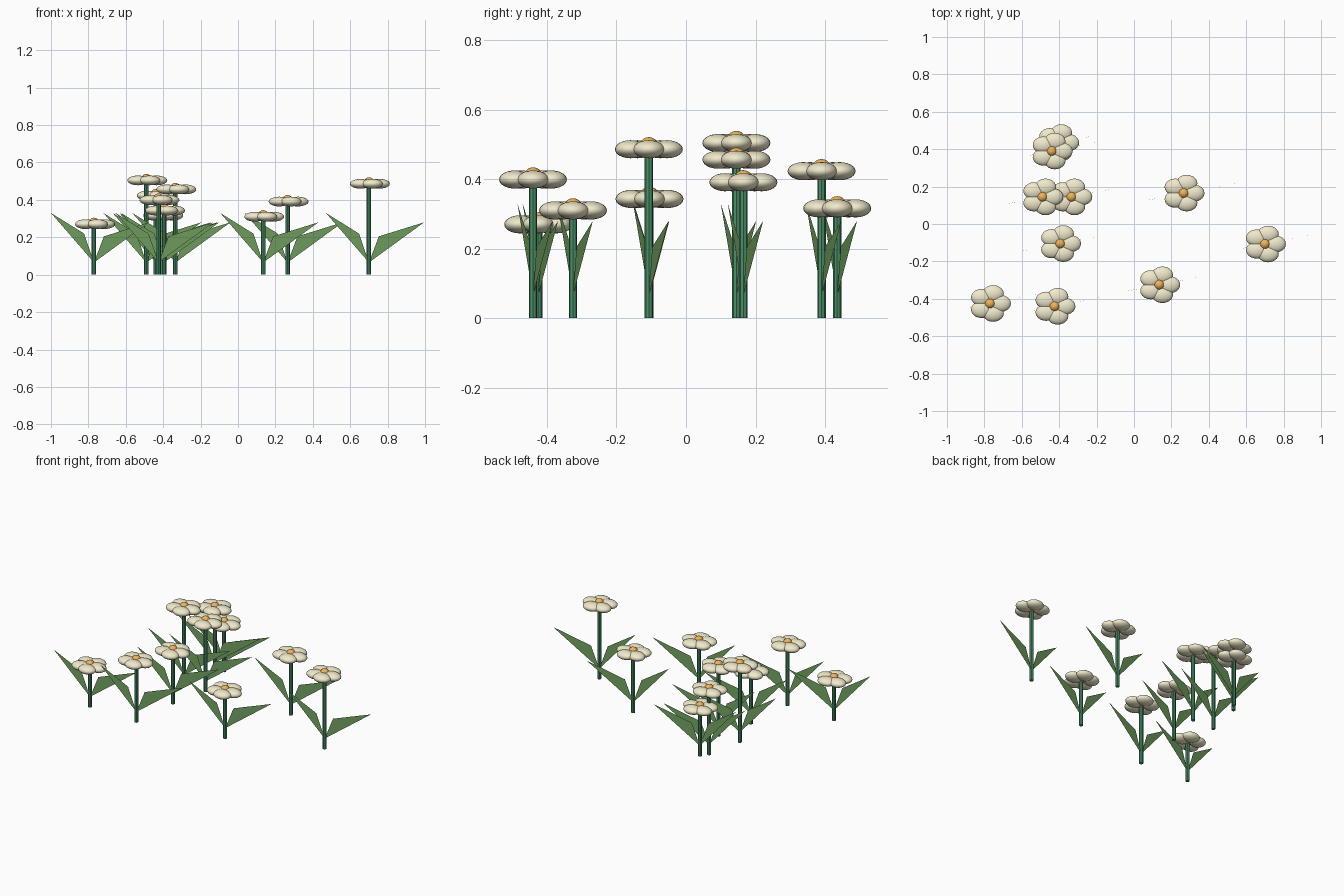
import bpy, bmesh
from math import cos, sin, radians
from mathutils import Matrix, Vector

if "Cube" in bpy.data.objects:
    bpy.data.objects.remove(bpy.data.objects["Cube"])

# flower positions: x, y, head height
FLOWERS = [
    (-0.44, 0.39, 0.423), (-0.405, 0.435, 0.316), (-0.49, 0.145, 0.504),
    (-0.335, 0.145, 0.456), (-0.395, -0.105, 0.343), (-0.77, -0.425, 0.270),
    (-0.425, -0.44, 0.399), (0.265, 0.165, 0.391), (0.70, -0.107, 0.486),
    (0.135, -0.325, 0.310),
]
# leaf outlines in the local upright plane: base, tip, shoulder
LEAVES = {
    "left_leaf": [(0, 0, 0.065), (-0.23, -0.045, 0.33), (-0.053, -0.01, 0.22)],
    "right_leaf": [(0, 0, 0.065), (0.295, 0.057, 0.28), (0.053, 0.01, 0.205)],
}


def material(name, rgb):
    m = bpy.data.materials.new(name)
    m.diffuse_color = (*rgb, 1)
    m.use_nodes = True
    m.node_tree.nodes["Principled BSDF"].inputs["Base Color"].default_value = m.diffuse_color
    return m


def make_mesh(name, bm, mat, smooth):
    me = bpy.data.meshes.new(name)
    for f in bm.faces:
        f.smooth = smooth
    bm.to_mesh(me)
    bm.free()
    me.materials.append(mat)
    return me


def add_object(name, me, loc):
    ob = bpy.data.objects.new(name, me)
    ob.location = loc
    bpy.context.collection.objects.link(ob)
    return ob


stem_mat = material("stem_green", (0.07, 0.28, 0.14))
leaf_mat = material("leaf_green", (0.17, 0.36, 0.12))
petal_mat = material("petal_cream", (0.87, 0.82, 0.60))
center_mat = material("center_orange", (0.87, 0.45, 0.10))

# petals: five flattened ellipsoids around the middle
bm = bmesh.new()
for k in range(5):
    a = radians(72 * k)
    m = Matrix.Translation((0.055 * cos(a), 0.055 * sin(a), 0)) @ Matrix.Diagonal((0.057, 0.0455, 0.026, 1))
    bmesh.ops.create_uvsphere(bm, u_segments=20, v_segments=12, radius=1, matrix=m)
petals = make_mesh("petals", bm, petal_mat, True)

# round flower centre
bm = bmesh.new()
bmesh.ops.create_uvsphere(bm, u_segments=16, v_segments=10, radius=0.028)
center = make_mesh("flower_center", bm, center_mat, True)

# stem of unit height, standing on its base
bm = bmesh.new()
bmesh.ops.create_cone(bm, cap_ends=True, segments=8, radius1=0.012, radius2=0.012, depth=1,
                      matrix=Matrix.Translation((0, 0, 0.5)))
stem = make_mesh("stem", bm, stem_mat, False)

# flat pointed leaves
leaves = {}
for name, pts in LEAVES.items():
    bm = bmesh.new()
    bm.faces.new([bm.verts.new(Vector(p)) for p in pts])
    leaves[name] = make_mesh(name, bm, leaf_mat, False)

for i, (x, y, h) in enumerate(FLOWERS, 1):
    add_object(f"stem_{i}", stem, (x, y, 0)).scale.z = h
    add_object(f"petals_{i}", petals, (x, y, h))
    add_object(f"flower_center_{i}", center, (x, y, h + 0.007))
    for name, me in leaves.items():
        add_object(f"{name}_{i}", me, (x, y, 0))
